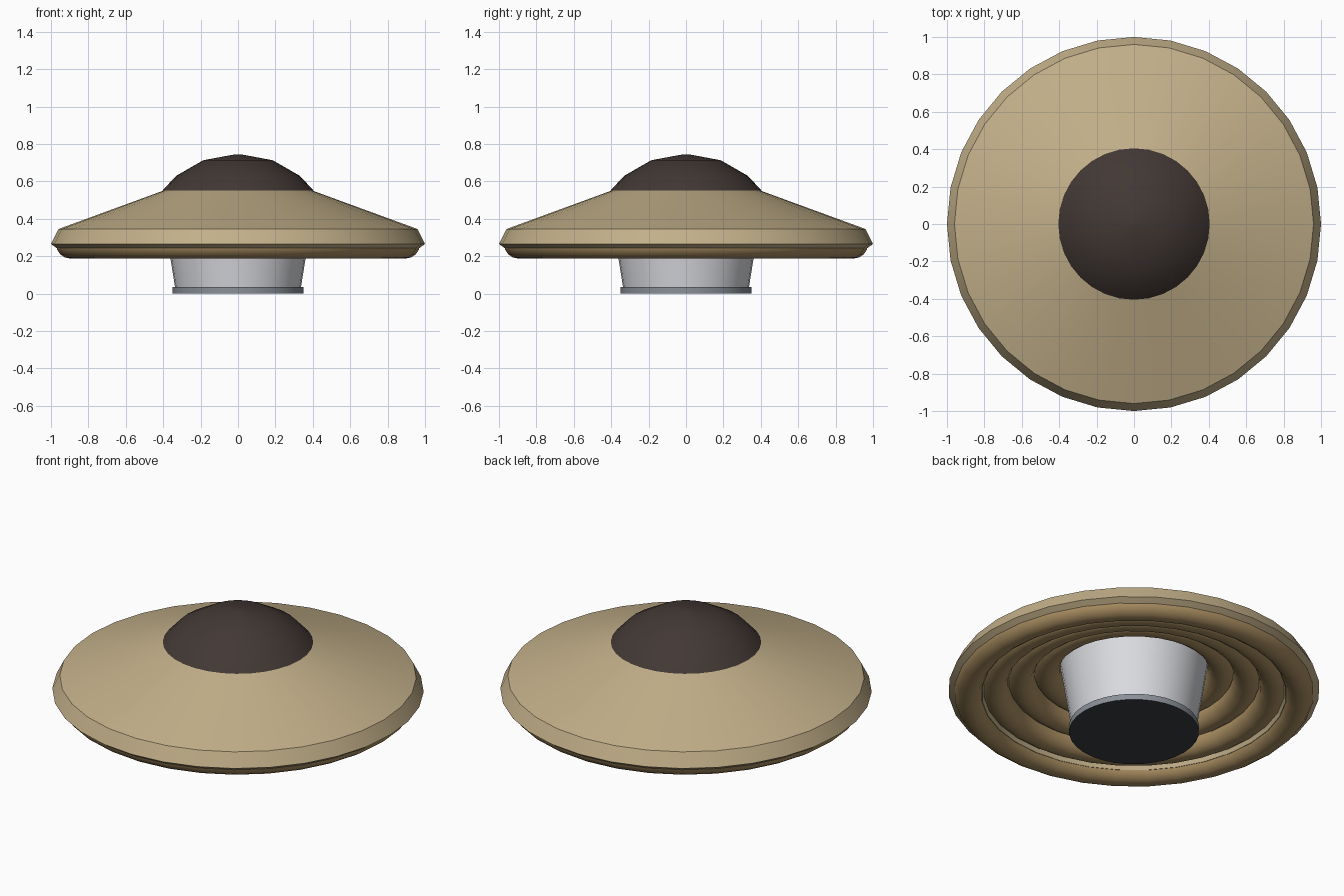
import bpy, bmesh
from math import cos, sin, pi, radians

if "Cube" in bpy.data.objects:
    bpy.data.objects.remove(bpy.data.objects["Cube"])


def material(name, rgb):
    m = bpy.data.materials.new(name)
    m.diffuse_color = (*rgb, 1)
    m.use_nodes = True
    m.node_tree.nodes["Principled BSDF"].inputs["Base Color"].default_value = m.diffuse_color
    return m


def lathe(name, profile, mat, closed=False, sides=32, angle=30):
    """Revolve (radius, z) points about z; radius 0 makes a pole."""
    bm = bmesh.new()
    rings = []
    for r, z in profile:
        if r == 0:
            rings.append([bm.verts.new((0, 0, z))] * sides)
        else:
            rings.append([bm.verts.new((r * cos(2 * pi * i / sides),
                                        r * sin(2 * pi * i / sides), z))
                          for i in range(sides)])
    pairs = list(zip(rings, rings[1:]))
    if closed:
        pairs.append((rings[-1], rings[0]))
    for a, b in pairs:
        for i in range(sides):
            j = (i + 1) % sides
            bm.faces.new(list(dict.fromkeys((a[i], a[j], b[j], b[i]))))
    bmesh.ops.recalc_face_normals(bm, faces=bm.faces)
    mesh = bpy.data.meshes.new(name)
    bm.to_mesh(mesh)
    bm.free()
    ob = bpy.data.objects.new(name, mesh)
    bpy.context.collection.objects.link(ob)
    mesh.materials.append(mat)
    bpy.ops.object.select_all(action='DESELECT')
    ob.select_set(True)
    bpy.context.view_layer.objects.active = ob
    bpy.ops.object.shade_smooth_by_angle(angle=radians(angle))
    return ob


tan = material("tan", (0.54, 0.43, 0.25))
brown = material("brown", (0.40, 0.27, 0.12))
dark = material("dark_brown", (0.055, 0.04, 0.035))
silver = material("silver", (0.70, 0.71, 0.74))
steel = material("steel", (0.25, 0.28, 0.31))
charcoal = material("charcoal", (0.045, 0.048, 0.055))

# Conical shell with bevelled rim and hollow underside
lathe("saucer_shell", [(0.40, 0.55), (0.96, 0.345), (1.0, 0.265), (0.965, 0.24),
                       (0.82, 0.235), (0.80, 0.29), (0.39, 0.46)], tan, closed=True)

# Domed cap with a small button on top
lathe("dome_cap", [(0, 0.55), (0.405, 0.55), (0.33, 0.63), (0.185, 0.713),
                   (0.03, 0.742), (0, 0.745)], dark, angle=35)

# Stepped rolls under the shell
for k in range(4):
    R, z = 0.895 - 0.14 * k, 0.265 + 0.048 * k
    section = [(R + 0.078 * cos(2 * pi * i / 16), z + 0.078 * sin(2 * pi * i / 16))
               for i in range(16)]
    lathe(f"underside_roll_{k + 1}", section, brown, closed=True, angle=60)

# Tapered central pedestal
lathe("pedestal", [(0, 0.03), (0.336, 0.03), (0.40, 0.43), (0, 0.43)], silver)

# Foot ring and base plate
foot = lathe("foot_ring", [(0, 0.0), (0.35, 0.0), (0.35, 0.035), (0, 0.035)], steel)
foot.data.materials.append(charcoal)
for p in foot.data.polygons:
    if p.normal.z < -0.5:
        p.material_index = 1
